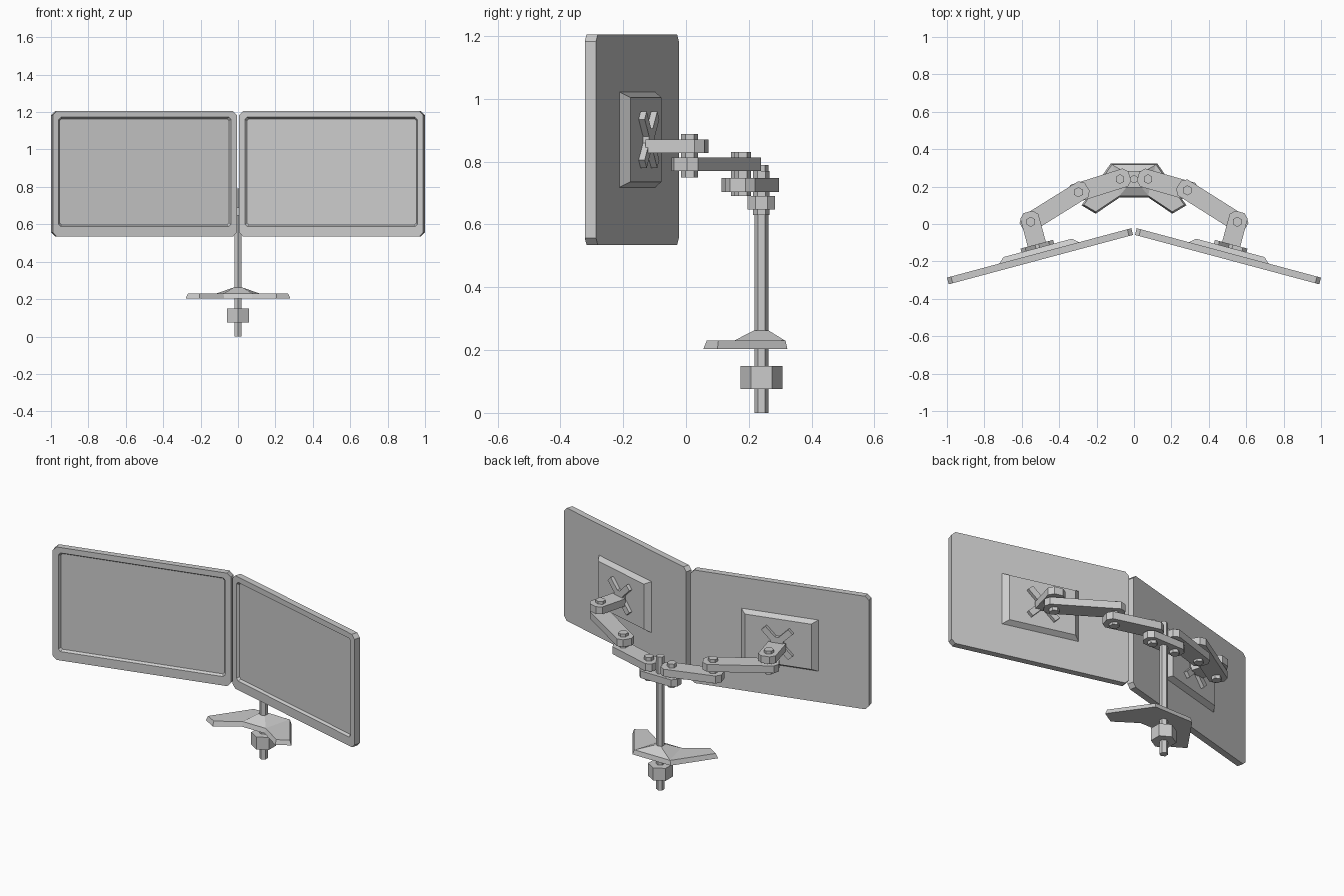
import bpy, bmesh
from math import sin, cos, pi, radians
from mathutils import Vector, Matrix

if "Cube" in bpy.data.objects:
    bpy.data.objects.remove(bpy.data.objects["Cube"])


def loft(name, rings, matrix=None):
    """Join closed rings of points in order and cap both ends."""
    bm = bmesh.new()
    loops = [[bm.verts.new(p) for p in ring] for ring in rings]
    n = len(loops[0])
    for a, b in zip(loops, loops[1:]):
        for i in range(n):
            j = (i + 1) % n
            bm.faces.new((a[i], a[j], b[j], b[i]))
    bm.faces.new(loops[0])
    bm.faces.new(loops[-1])
    if matrix:
        bm.transform(matrix)
    bmesh.ops.recalc_face_normals(bm, faces=bm.faces)
    mesh = bpy.data.meshes.new(name)
    bm.to_mesh(mesh)
    bm.free()
    obj = bpy.data.objects.new(name, mesh)
    bpy.context.collection.objects.link(obj)
    return obj


def prism(name, outline, z0, z1):
    return loft(name, [[(x, y, z) for x, y in outline] for z in (z0, z1)])


def hex_rod(name, centre, r, z0, z1):
    pts = [(centre[0] + r * sin(k * pi / 3), centre[1] + r * cos(k * pi / 3)) for k in range(6)]
    return prism(name, pts, z0, z1)


def link(name, a, b, z0, z1, square_start=False, w=0.05, e=0.055, c=0.025):
    """Flat bar between two pivots with chamfered ends."""
    a, b = Vector(a), Vector(b)
    d = (b - a).normalized()
    n = Vector((-d.y, d.x))
    end = [b + d * (e - c) - n * w, b + d * e - n * (w - c),
           b + d * e + n * (w - c), b + d * (e - c) + n * w]
    if square_start:
        start = [a + n * w, a - n * w]
    else:
        start = [a - d * (e - c) + n * w, a - d * e + n * (w - c),
                 a - d * e - n * (w - c), a - d * (e - c) - n * w]
    return prism(name, end + start, z0, z1)


def chamfered(u0, u1, v0, v1, c, depth):
    """Rectangle with cut corners in the screen plane (x across, z up)."""
    return [(u0 + c, depth, v0), (u1 - c, depth, v0), (u1, depth, v0 + c), (u1, depth, v1 - c),
            (u1 - c, depth, v1), (u0 + c, depth, v1), (u0, depth, v1 - c), (u0, depth, v0 + c)]


def rect(u, v, depth):
    return [(-u, depth, -v), (u, depth, -v), (u, depth, v), (-u, depth, v)]


PY = 0.24   # y of the post

# Post, clamp nut and desk foot
hex_rod("post", (0, PY), 0.0225, 0, 0.79)
hex_rod("clamp_nut", (0, PY), 0.067, 0.076, 0.15)
half_low = [(0.125, 0.323), (0.28, 0.10), (0.205, 0.055), (0.075, 0.143)]
half_top = [(0.118, 0.317), (0.268, 0.103), (0.205, 0.066), (0.077, 0.151)]


def mirrored(half, z):
    return [(x, y, z) for x, y in half] + [(-x, y, z) for x, y in reversed(half)]


loft("foot_plate", [mirrored(half_low, 0.203), mirrored(half_top, 0.23)])
loft("foot_hump", [mirrored([half_top[0], half_top[3]], 0.229),
                   mirrored([(0.024, 0.264), (0.024, 0.216)], 0.262)])

# Cross bar holding both arms
link("cross_bar", (-0.075, PY), (0.075, PY), 0.648, 0.69, w=0.044, e=0.05)

# Star-shaped mounting plate outline
star = []
for k in range(4):
    for x, z in ((0.035, 0.01), (0.09, 0.065), (0.065, 0.09), (0.01, 0.035)):
        for _ in range(k):
            x, z = -z, x
        star.append((x, z))

for side, s, elbow_mid in (("left", -1, (-0.297, 0.17)), ("right", 1, (0.285, 0.18))):
    # Screen frame: local y points out of the back of the screen
    m = Matrix.Translation((s * 0.5025, -0.1725, 0.87)) @ Matrix.Rotation(radians(-15 * s), 4, 'Z')
    t = 0.0185
    loft(side + "_screen", [
        chamfered(-0.51, 0.51, -0.335, 0.335, 0.022, t),
        chamfered(-0.51, 0.51, -0.335, 0.335, 0.022, -t),
        chamfered(-0.477, 0.477, -0.282, 0.303, 0.012, -t),
        chamfered(-0.468, 0.468, -0.273, 0.294, 0.010, -t + 0.014)], m)
    loft(side + "_screen_back", [rect(0.222, 0.153, t - 0.002), rect(0.19, 0.134, t + 0.028)], m)
    loft(side + "_mount_star", [[(x, d, z) for x, z in star] for d in (t + 0.026, t + 0.048)], m)

    # Three arm links stepping upward, with hexagonal pivots
    base = (s * 0.075, PY)
    tip = (m @ Vector((0, t + 0.172, 0))).xy
    plate = (m @ Vector((0, t + 0.04, 0))).xy
    link(side + "_inner_arm", base, elbow_mid, 0.704, 0.748)
    link(side + "_outer_arm", elbow_mid, tip, 0.77, 0.813)
    link(side + "_screen_arm", plate, tip, 0.828, 0.871, square_start=True)
    hex_rod(side + "_base_pivot", base, 0.026, 0.63, 0.77)
    hex_rod(side + "_middle_pivot", elbow_mid, 0.027, 0.69, 0.83)
    hex_rod(side + "_screen_pivot", tip, 0.027, 0.75, 0.888)
